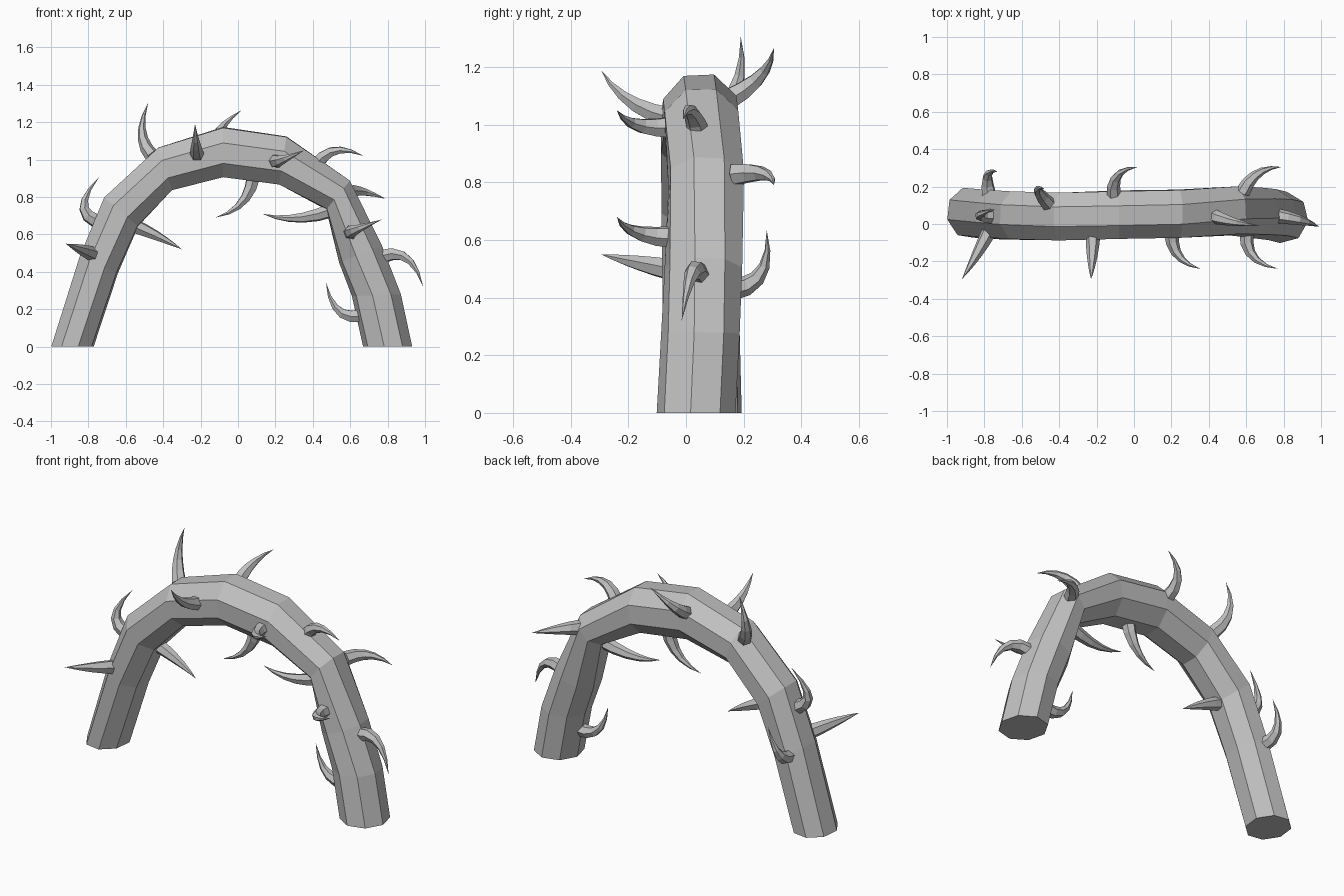
import bpy, bmesh, math
from mathutils import Vector

cube = bpy.data.objects.get("Cube")
if cube:
    bpy.data.objects.remove(cube)

# One plain grey for the whole model
grey = bpy.data.materials.new("stem_grey")
grey.use_nodes = True
colour = (0.53, 0.53, 0.53, 1)
grey.diffuse_color = colour
grey.node_tree.nodes["Principled BSDF"].inputs["Base Color"].default_value = colour


def loft(name, rings, tip=None):
    """Flat-faced skin over equal rings, capped or closed on a tip point."""
    bm = bmesh.new()
    loops = [[bm.verts.new(p) for p in ring] for ring in rings]
    n = len(loops[0])
    for a, b in zip(loops, loops[1:]):
        for i in range(n):
            j = (i + 1) % n
            bm.faces.new((a[i], a[j], b[j], b[i]))
    bm.faces.new(loops[0][::-1])
    if tip is None:
        bm.faces.new(loops[-1])
    else:
        end = bm.verts.new(tip)
        for i in range(n):
            bm.faces.new((loops[-1][i], loops[-1][(i + 1) % n], end))
    bmesh.ops.recalc_face_normals(bm, faces=bm.faces)
    mesh = bpy.data.meshes.new(name)
    bm.to_mesh(mesh)
    bm.free()
    mesh.materials.append(grey)
    obj = bpy.data.objects.new(name, mesh)
    bpy.context.collection.objects.link(obj)
    return obj


# Arched stem: outer x, z, inner x, z, centre y, twist in degrees
sections = [
    (-1, 0, -.77, 0, .06, 15),
    (-.85, .48, -.64, .39, .05, 17),
    (-.72, .8, -.53, .64, .045, 20),
    (-.43, 1.07, -.35, .83, .04, 23),
    (-.08, 1.18, -.08, .9, .05, 25),
    (.26, 1.13, .22, .86, .055, 24),
    (.6, .89, .47, .73, .07, 18),
    (.77, .54, .54, .45, .06, 12),
    (.87, .28, .61, .27, .05, 9),
    (.93, 0, .67, 0, .035, 8),
]
centres, rings = [], []
for ox, oz, ix, iz, y, twist in sections:
    outer, inner = Vector((ox, y, oz)), Vector((ix, y, iz))
    centre, out = (outer + inner) / 2, (outer - inner) / 2
    side = Vector((0, -0.138, 0))
    angles = [math.radians(twist + 45 * k) for k in range(8)]
    rings.append([centre + out * 1.02 * math.cos(a) + side * math.sin(a) for a in angles])
    centres.append(centre)
loft("arched_stem", rings)


def outward(p):
    """Direction away from the nearest point on the stem's centre line."""
    best = None
    for a, b in zip(centres, centres[1:]):
        d = b - a
        t = min(1, max(0, (p - a).dot(d) / d.length_squared))
        off = p - (a + d * t)
        if best is None or off.length < best.length:
            best = off
    return best.normalized()


def thorn(name, base, tip, sides=6, steps=5):
    """Curved spike leaving the stem squarely and bending to its tip."""
    base, tip = Vector(base), Vector(tip)
    out = outward(base)
    ctrl = base + out * 0.55 * (tip - base).length
    base = base - out * 0.025
    bend = (ctrl - base).cross(tip - base).normalized()
    rings = []
    for s in range(steps):
        t = s / steps
        p = base * (1 - t) ** 2 + ctrl * 2 * t * (1 - t) + tip * t * t
        along = ((ctrl - base) * (1 - t) + (tip - ctrl) * t).normalized()
        across = along.cross(bend)
        r = 0.04 * (1 - t ** 1.3)
        turns = [math.tau * k / sides for k in range(sides)]
        rings.append([p + (bend * math.cos(a) + across * math.sin(a)) * r for a in turns])
    loft(name, rings, tip)


# Thorns by the side of the stem they grow from: base, tip
groups = {
    "front_thorn": [
        ((-.79, -.07, .5), (-.92, -.295, .55)),
        ((-.22, -.08, 1.03), (-.23, -.295, 1.19)),
        ((.2, -.07, .99), (.355, -.24, 1.05)),
        ((.6, -.07, .61), (.77, -.24, .68)),
    ],
    "back_thorn": [
        ((-.78, .18, .43), (-.73, .28, .635)),
        ((-.11, .17, 1.1), (.02, .305, 1.265)),
        ((.59, .19, .83), (.79, .305, .79)),
    ],
    "outer_thorn": [
        ((-.78, .04, .68), (-.74, .08, .91)),
        ((-.47, .12, 1.03), (-.48, .19, 1.305)),
        ((.43, .04, .99), (.67, -.01, 1.02)),
        ((.79, .04, .49), (.99, -.015, .32)),
    ],
    "inner_thorn": [
        ((-.54, .05, .64), (-.3, .04, .52)),
        ((.08, .05, .89), (-.12, .03, .69)),
        ((.48, .06, .72), (.13, .05, .71)),
        ((.64, .05, .16), (.47, .05, .345)),
    ],
}
for name, spikes in groups.items():
    for i, (base, tip) in enumerate(spikes, 1):
        thorn(f"{name}_{i}", base, tip)
